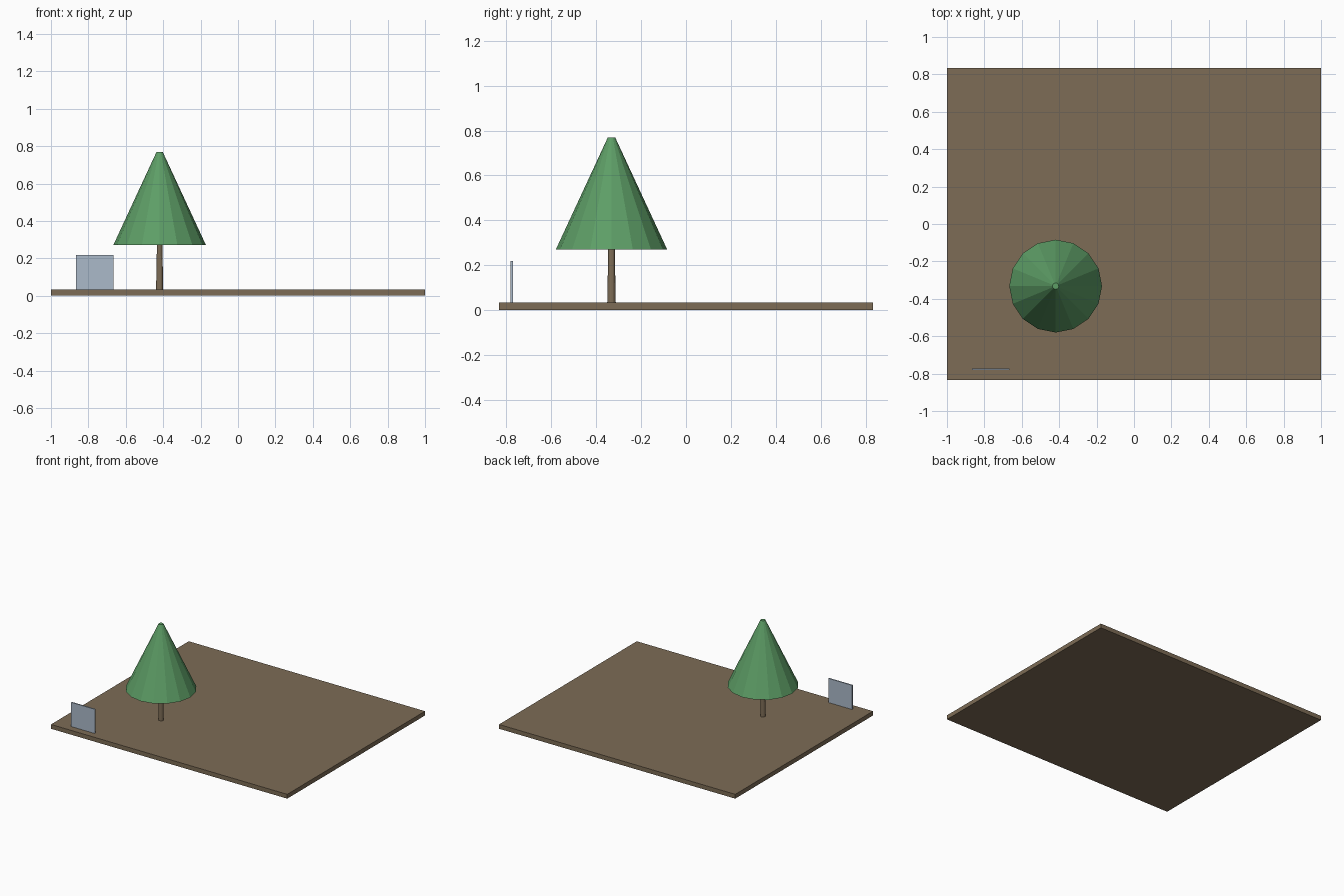
import bpy

if "Cube" in bpy.data.objects:
    bpy.data.objects.remove(bpy.data.objects["Cube"])


def material(name, rgb):
    m = bpy.data.materials.new(name)
    m.diffuse_color = (*rgb, 1.0)
    m.use_nodes = True
    m.node_tree.nodes["Principled BSDF"].inputs["Base Color"].default_value = m.diffuse_color
    return m


brown = material("earth_brown", (0.205, 0.150, 0.092))
green = material("leaf_green", (0.110, 0.340, 0.133))
blue = material("pale_blue_grey", (0.41, 0.49, 0.59))


def box(name, lo, hi, mat):
    centre = [(a + b) / 2 for a, b in zip(lo, hi)]
    bpy.ops.mesh.primitive_cube_add(size=1, location=centre)
    ob = bpy.context.object
    ob.name = name
    ob.scale = [b - a for a, b in zip(lo, hi)]
    bpy.ops.object.transform_apply(location=False, rotation=False, scale=True)
    ob.data.materials.append(mat)


def tapered(name, x, y, z0, z1, r0, r1, sides, mat):
    bpy.ops.mesh.primitive_cone_add(vertices=sides, radius1=r0, radius2=r1,
                                    depth=z1 - z0, location=(x, y, (z0 + z1) / 2))
    ob = bpy.context.object
    ob.name = name
    ob.data.materials.append(mat)


# Ground slab
box("ground_slab", (-1, -0.833, 0), (1, 0.833, 0.033), brown)

# Tree: slim trunk under a faceted cone with a small flat tip
tx, ty = -0.419, -0.332
tapered("trunk", tx, ty, 0.033, 0.272, 0.019, 0.0145, 16, brown)
tapered("foliage", tx, ty, 0.27, 0.768, 0.248, 0.017, 16, green)

# Thin upright panel near the front left corner
box("panel", (-0.866, -0.781, 0.033), (-0.666, -0.772, 0.218), blue)
